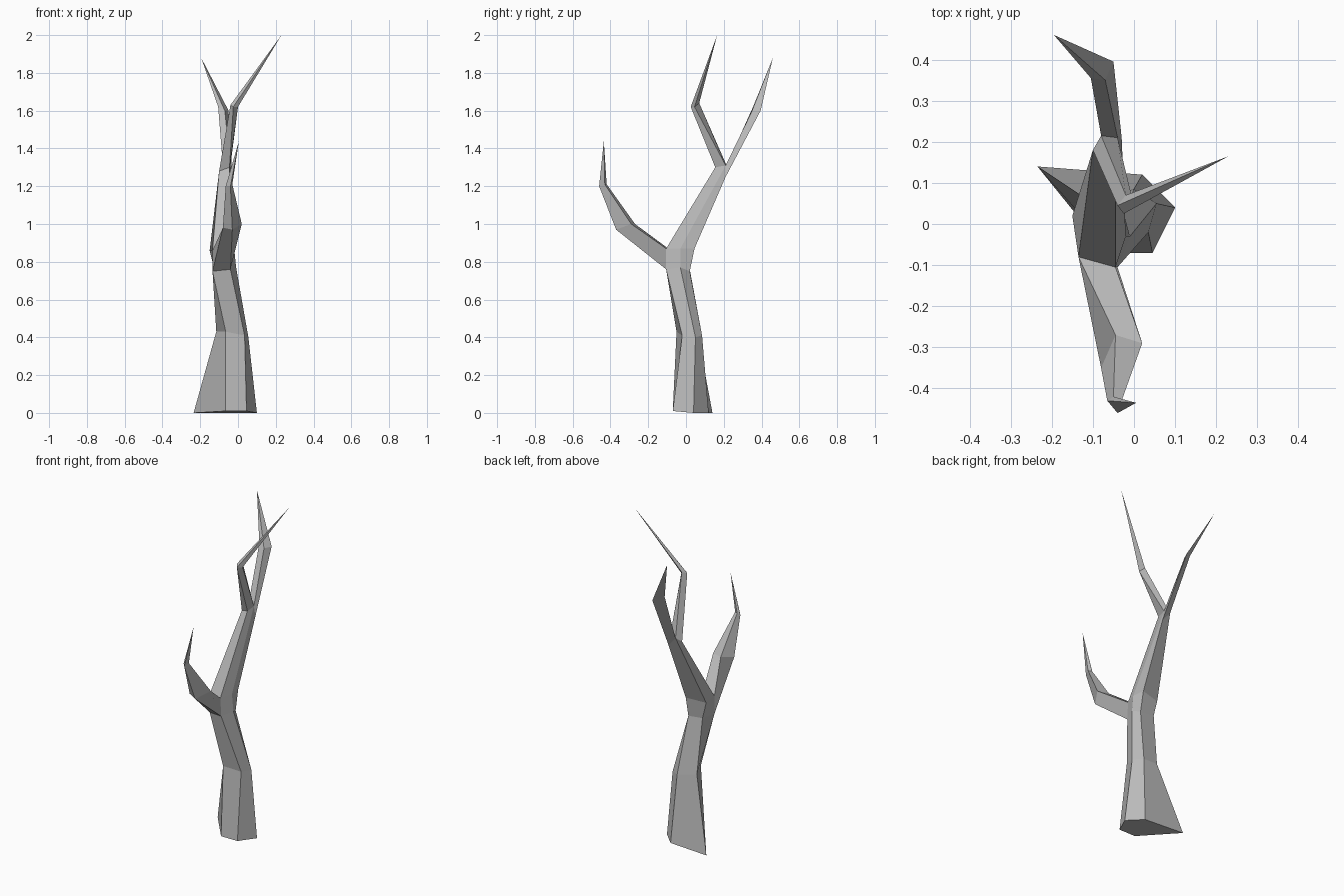
import bpy
import bmesh
from mathutils import Vector

default_cube = bpy.data.objects.get("Cube")
if default_cube:
    bpy.data.objects.remove(default_cube, do_unlink=True)

# One flat bark colour
bark = bpy.data.materials.new("grey_bark")
bark.use_nodes = True
bark_colour = (0.5, 0.5, 0.5, 1)
bark.diffuse_color = bark_colour
bark.node_tree.nodes["Principled BSDF"].inputs["Base Color"].default_value = bark_colour


def build_limb(name, sections, tip=None, cap_start=False, open_sides=()):
    """Skin matching cross-sections into a faceted limb, optionally ending in a point.

    open_sides lists (section, side) pairs left open where a branch grows out.
    """
    bm = bmesh.new()
    rings = [[bm.verts.new(Vector(point)) for point in section] for section in sections]
    sides = len(rings[0])
    for level, (lower, upper) in enumerate(zip(rings, rings[1:])):
        for side in range(sides):
            if (level, side) not in open_sides:
                following = (side + 1) % sides
                bm.faces.new((lower[side], lower[following], upper[following], upper[side]))
    if tip:
        point = bm.verts.new(Vector(tip))
        for side in range(sides):
            bm.faces.new((rings[-1][side], rings[-1][(side + 1) % sides], point))
    if cap_start:
        bm.faces.new(reversed(rings[0]))
    mesh = bpy.data.meshes.new(name)
    bm.to_mesh(mesh)
    bm.free()
    mesh.materials.append(bark)
    limb = bpy.data.objects.new(name, mesh)
    bpy.context.collection.objects.link(limb)
    return limb


# Five-sided trunk sections, each counter-clockwise from the front right-hand corner
foot = [(-.065, -.07, .01), (.045, -.07, .01), (.1, .04, 0), (.02, .12, 0), (-.235, .14, 0)]
knee = [(-.065, -.05, .43), (.035, -.02, .41), (.055, .05, .4), (0, .085, .41), (-.115, .06, .43)]
fork_base = [(-.135, -.08, .75), (-.04, -.105, .76), (-.01, -.03, .77), (-.03, .02, .75), (-.125, .02, .76)]
fork_top = [(-.135, -.08, .86), (-.045, -.105, .87), (-.02, -.03, .87), (-.03, .045, .87), (-.15, .02, .86)]
crown = [(-.1, .18, 1.28), (-.045, .155, 1.3), (-.04, .21, 1.31), (-.03, .21, 1.25), (-.08, .215, 1.31)]

build_limb("trunk", [foot, knee, fork_base, fork_top, crown], cap_start=True, open_sides={(2, 0)})

# Front branch grows out of the open trunk side
front_start = [fork_base[0], fork_base[1], fork_top[1], fork_top[0]]
front_elbow = [(-.08, -.35, .98), (-.03, -.37, .97), (.02, -.29, 1), (-.045, -.27, 1)]
front_wrist = [(-.065, -.43, 1.2), (-.04, -.46, 1.2), (-.03, -.43, 1.21), (-.05, -.42, 1.21)]
build_limb("front_branch", [front_start, front_elbow, front_wrist], tip=(.005, -.435, 1.44))

# The crown splits along a ridge into an upper and a back branch
upper_start = [crown[0], crown[1], crown[2], crown[4]]
upper_elbow = [(-.04, .045, 1.63), (-.025, .025, 1.62), (0, .045, 1.62), (-.02, .07, 1.64)]
build_limb("upper_branch", [upper_start, upper_elbow], tip=(.23, .165, 2))

back_start = [crown[4], crown[2], crown[3]]
back_elbow = [(-.105, .355, 1.62), (-.07, .35, 1.6), (-.05, .395, 1.6)]
build_limb("back_branch", [back_start, back_elbow], tip=(-.195, .46, 1.88))
